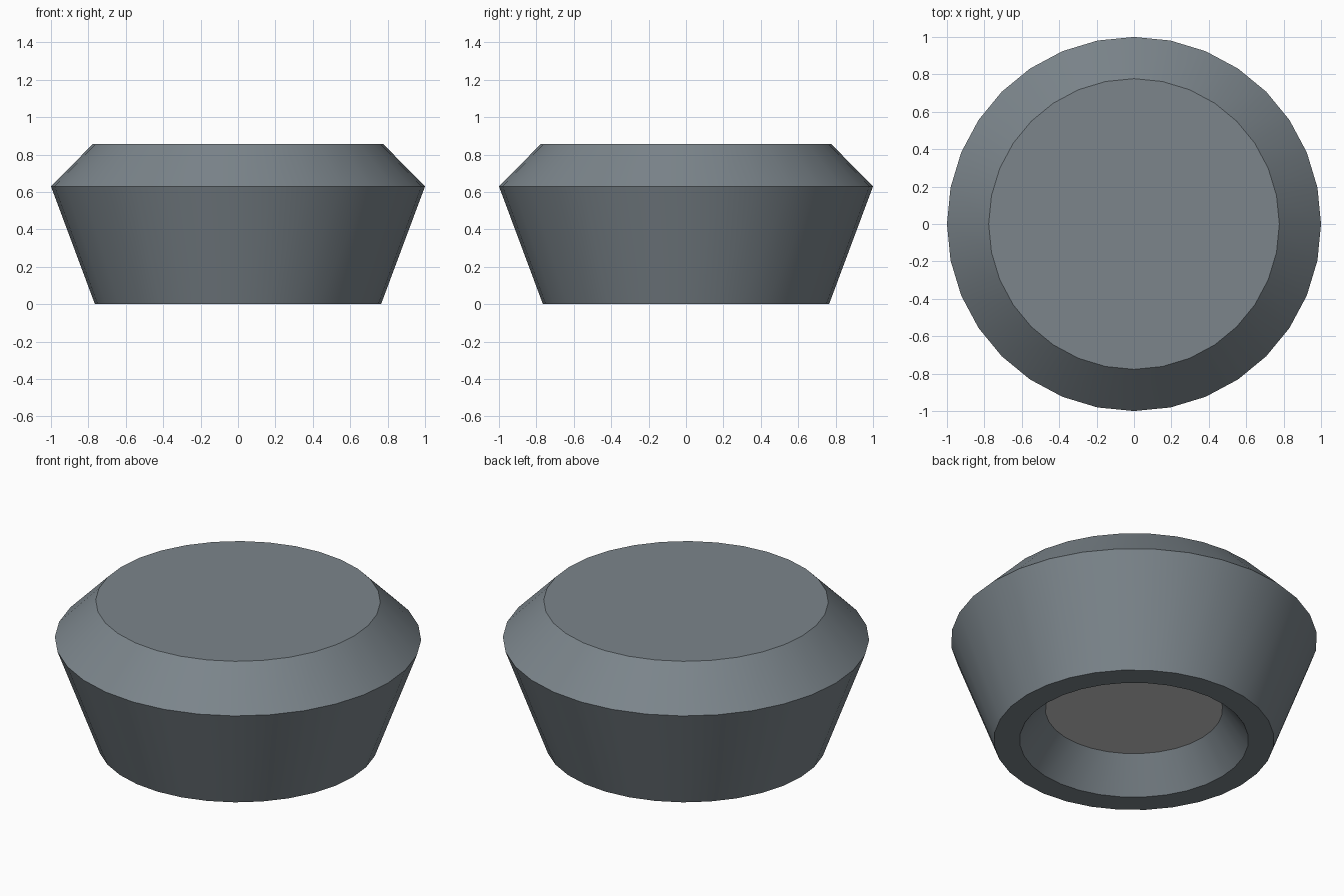
import bpy, bmesh
from math import cos, sin, tau, radians

if "Cube" in bpy.data.objects:
    bpy.data.objects.remove(bpy.data.objects["Cube"])

SIDES = 32


def ring(bm, r, z):
    return [bm.verts.new((r * cos(tau * i / SIDES), r * sin(tau * i / SIDES), z))
            for i in range(SIDES)]


def lathe(name, profile, cap_start=False, cap_end=False):
    """Revolve (radius, z) points, listed from the underside outwards and up."""
    bm = bmesh.new()
    rings = [ring(bm, r, z) for r, z in profile]
    for a, b in zip(rings, rings[1:]):
        for i in range(SIDES):
            j = (i + 1) % SIDES
            bm.faces.new((a[i], a[j], b[j], b[i]))
    if cap_start:
        bm.faces.new(rings[0][::-1])
    if cap_end:
        bm.faces.new(rings[-1])
    mesh = bpy.data.meshes.new(name)
    bm.to_mesh(mesh)
    bm.free()
    obj = bpy.data.objects.new(name, mesh)
    bpy.context.collection.objects.link(obj)
    return obj


# Dark rubber body: conical recess, bottom rim, flared side, top bevel, flat top
body = lathe("rubber_foot",
             [(0.484, 0.193), (0.625, 0), (0.765, 0), (1.0, 0.63), (0.777, 0.855)],
             cap_end=True)
rubber = bpy.data.materials.new("dark_rubber")
rubber.diffuse_color = (0.2, 0.235, 0.26, 1)
rubber.use_nodes = True
rubber.node_tree.nodes["Principled BSDF"].inputs["Base Color"].default_value = rubber.diffuse_color
body.data.materials.append(rubber)
bpy.context.view_layer.objects.active = body
body.select_set(True)
bpy.ops.object.shade_smooth_by_angle(angle=radians(30))

# Grey floor of the recess
lathe("recess_floor", [(0.484, 0.193)], cap_start=True)
